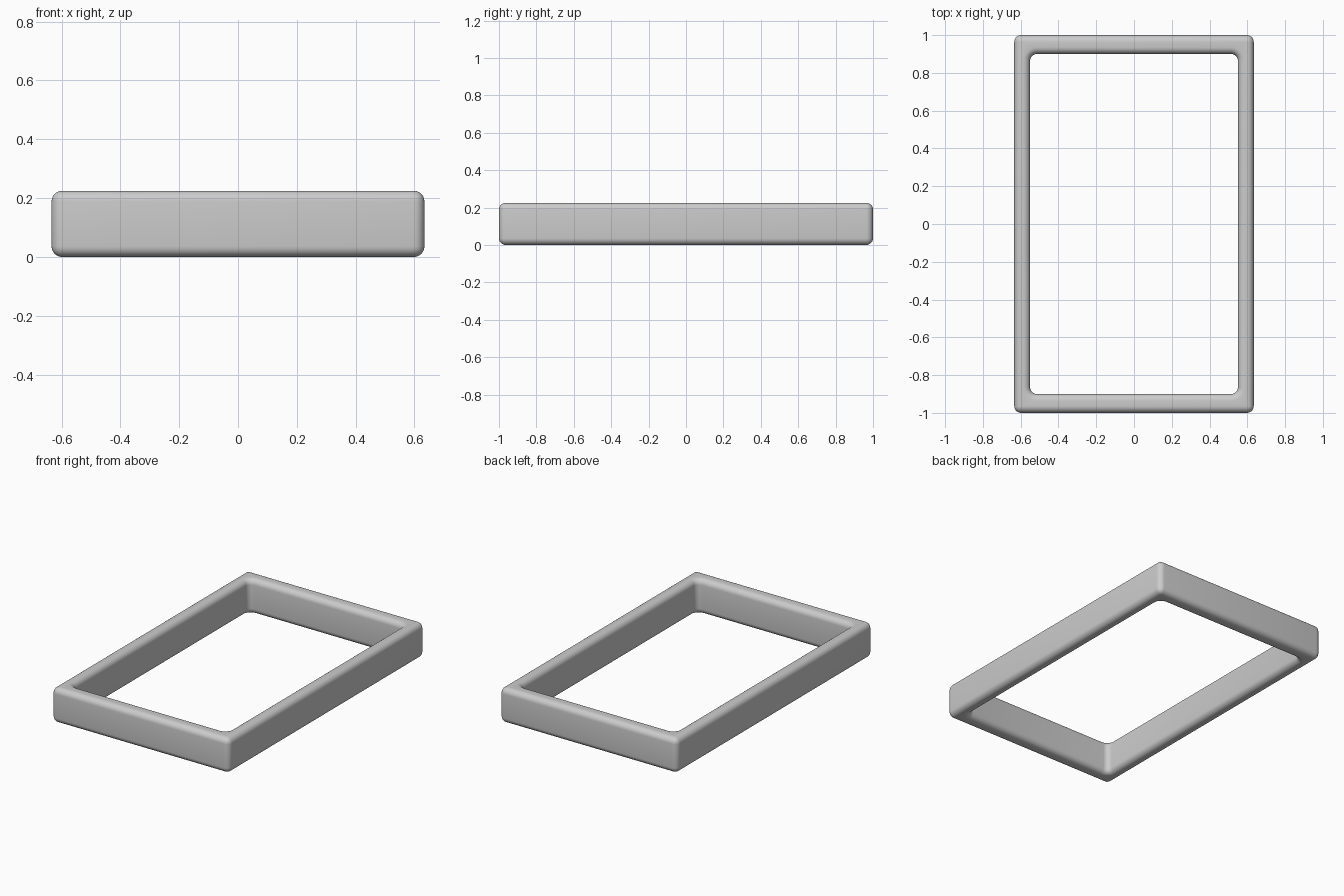
import bpy, bmesh
from math import sin, cos, pi

if "Cube" in bpy.data.objects:
    bpy.data.objects.remove(bpy.data.objects["Cube"])

HX, HY = 0.634, 1.0      # outer half sizes
IX, IY = 0.55, 0.90      # opening half sizes
H, R, SEG = 0.225, 0.036, 6

bm = bmesh.new()


def ring(hx, hy, r, z):
    """Rounded rectangle of vertices at height z."""
    verts = []
    for k, (sx, sy) in enumerate([(1, 1), (-1, 1), (-1, -1), (1, -1)]):
        for i in range(SEG + 1):
            a = (k + i / SEG) * pi / 2
            verts.append(bm.verts.new((sx * (hx - r) + r * cos(a),
                                       sy * (hy - r) + r * sin(a), z)))
    return verts


# Cross-section of rounded edges, as (inset, height) from bottom to top
arc = [(R * (1 - sin(i / SEG * pi / 2)), R * (1 - cos(i / SEG * pi / 2)))
       for i in range(SEG + 1)]
side = arc + [(t, H - z) for t, z in reversed(arc)]

# Outer wall going up, then opening wall going down
rings = [ring(HX - t, HY - t, R - t, z) for t, z in side]
rings += [ring(IX + t, IY + t, R + t, z) for t, z in reversed(side)]

for a, b in zip(rings, rings[1:] + rings[:1]):
    n = len(a)
    for i in range(n):
        j = (i + 1) % n
        bm.faces.new((a[i], a[j], b[j], b[i]))

bmesh.ops.remove_doubles(bm, verts=bm.verts, dist=1e-5)
bmesh.ops.recalc_face_normals(bm, faces=bm.faces)

# Rectangular frame
mesh = bpy.data.meshes.new("rectangular_frame")
bm.to_mesh(mesh)
bm.free()
frame = bpy.data.objects.new("rectangular_frame", mesh)
bpy.context.collection.objects.link(frame)
for p in mesh.polygons:
    p.use_smooth = True
